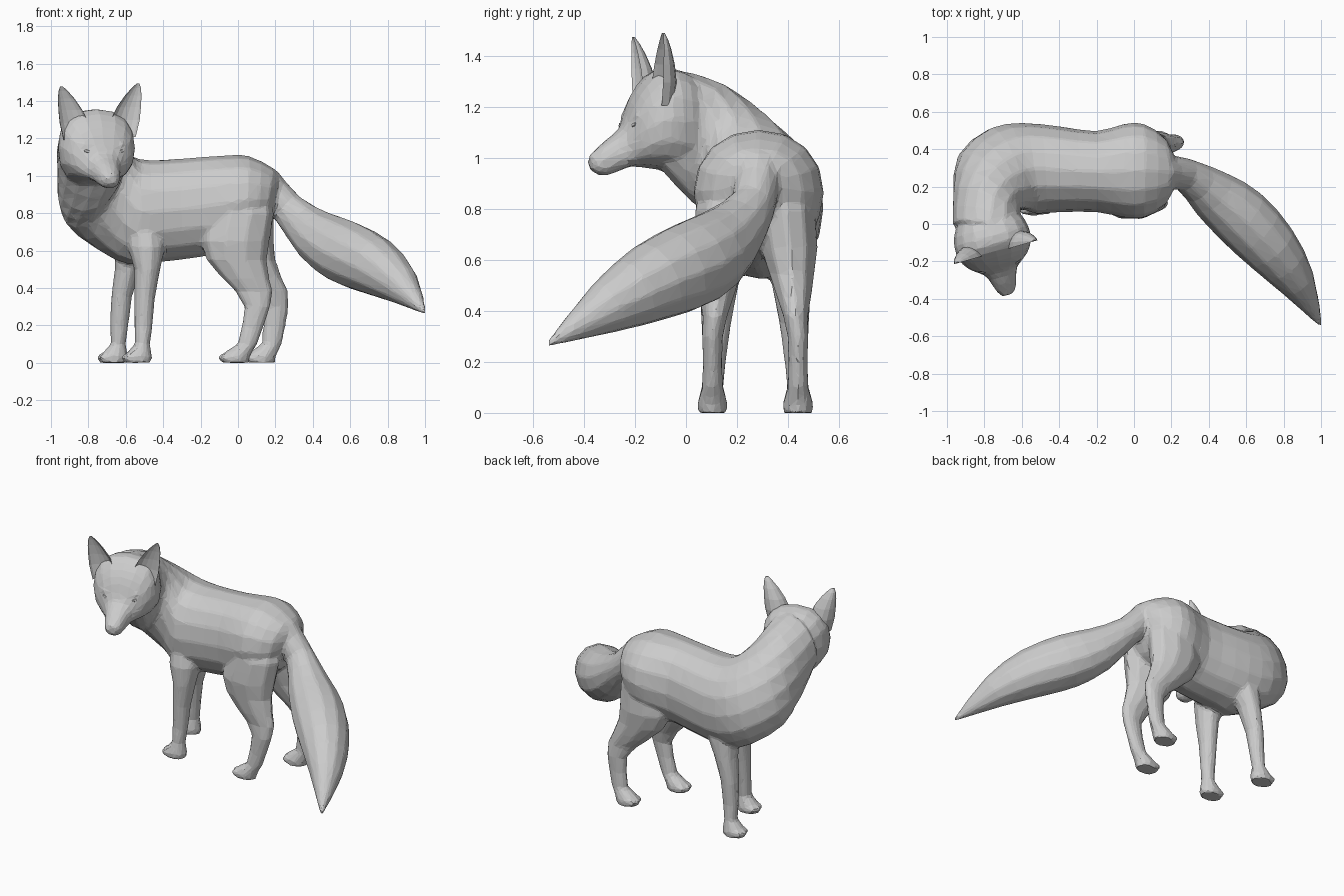
import bpy, bmesh, math
from mathutils import Vector, Matrix

if "Cube" in bpy.data.objects:
    bpy.data.objects.remove(bpy.data.objects["Cube"])

TAU = math.tau
skin = bmesh.new()   # all flesh parts are gathered here and fused at the end


def emit(bm, mat=None, name=None):
    """Add a part to the fused skin, or make it its own object if named."""
    if mat:
        bm.transform(mat)
    bmesh.ops.recalc_face_normals(bm, faces=bm.faces)
    me = bpy.data.meshes.new(name or "part")
    bm.to_mesh(me)
    bm.free()
    if name:
        bpy.context.collection.objects.link(bpy.data.objects.new(name, me))
    else:
        skin.from_mesh(me)
        bpy.data.meshes.remove(me)


def loft(rings, mat=None, name=None):
    """Skin a list of equal-length point rings, with closed ends."""
    bm = bmesh.new()
    vs = [[bm.verts.new(p) for p in r] for r in rings]
    n = len(rings[0])
    for a, b in zip(vs, vs[1:]):
        for i in range(n):
            j = (i + 1) % n
            bm.faces.new((a[i], a[j], b[j], b[i]))
    bm.faces.new(vs[0])
    bm.faces.new(vs[-1])
    emit(bm, mat, name)


def refine(rows, k=2):
    """Catmull-Rom interpolation between rows of numbers."""
    out = []
    for i in range(len(rows) - 1):
        p0, p1, p2 = rows[max(i - 1, 0)], rows[i], rows[i + 1]
        p3 = rows[min(i + 2, len(rows) - 1)]
        for s in range(k):
            t = s / k
            out.append([0.5 * (2 * b + (c - a) * t + (2 * a - 5 * b + 4 * c - d) * t * t
                               + (3 * b - a - 3 * c + d) * t ** 3)
                        for a, b, c, d in zip(p0, p1, p2, p3)])
    return out + [list(rows[-1])]


def oval(c, u, v, n, p=1.0):
    """Ellipse ring; p below 1 makes it boxier."""
    f = lambda q: math.copysign(abs(q) ** p, q)
    return [c + u * f(math.cos(TAU * i / n)) + v * f(math.sin(TAU * i / n)) for i in range(n)]


def blob(loc, size, mat=None, rot=0, name=None):
    bm = bmesh.new()
    bmesh.ops.create_icosphere(bm, subdivisions=1, radius=1)
    m = Matrix.Translation(loc) @ Matrix.Rotation(rot, 4, 'Y') @ Matrix.Diagonal((*size, 1))
    emit(bm, mat @ m if mat else m, name)


# Torso and turned neck: spine point, belly point, half width, heading in degrees
torso = [
    (.23, .28, .98, .20, .28, .82, .07, 0),
    (.19, .28, 1.04, .14, .28, .70, .18, 0),
    (.06, .285, 1.105, .05, .285, .64, .25, 0),
    (-.05, .285, 1.11, -.06, .285, .60, .25, 0),
    (-.20, .28, 1.10, -.20, .28, .565, .217, 0),
    (-.40, .29, 1.085, -.40, .295, .54, .23, 0),
    (-.53, .295, 1.09, -.58, .30, .525, .245, 8),
    (-.60, .28, 1.13, -.74, .31, .60, .237, 22),
    (-.68, .24, 1.20, -.865, .21, .72, .213, 42),
    (-.75, .15, 1.29, -.82, .05, .81, .197, 66),
    (-.765, .00, 1.342, -.775, -.09, .95, .203, 78)]
rings = []
for r in refine(torso):
    top, bot, a = Vector(r[:3]), Vector(r[3:6]), math.radians(r[7])
    rings.append(oval((top + bot) / 2, Vector((math.sin(a), -math.cos(a), 0)) * r[6],
                      (top - bot) / 2, 16, .95))
loft(rings)

# Head, in a local frame turned to look forward: y, top, bottom, half width
turn = (Matrix.Translation((-.768, -.05, 0)) @ Matrix.Rotation(math.radians(16), 4, 'Z'))
head = [
    (.12, 1.29, .95, .14), (.03, 1.345, .94, .195), (-.06, 1.355, .955, .208),
    (-.13, 1.295, .965, .182), (-.175, 1.215, .967, .137), (-.21, 1.125, .955, .09),
    (-.27, 1.075, .933, .066), (-.31, 1.04, .935, .054), (-.342, 1.01, .96, .03)]
loft([oval(Vector((0, y, (t + b) / 2)), Vector((w, 0, 0)), Vector((0, 0, (t - b) / 2)), 16, .85)
      for y, t, b, w in refine(head)], turn)
blob((0, -.325, 1.005), (.028, .026, .02), turn)

# Cupped ears: z, centre x, half width, depth
ear = [(1.20, .125, .075, .07), (1.29, .142, .08, .075), (1.36, .163, .066, .062),
       (1.42, .186, .046, .042), (1.46, .203, .026, .024), (1.485, .213, .008, .008)]
for s, side in ((-1, "left"), (1, "right")):
    rings = []
    for z, cx, w, d in ear:
        ring = []
        for i in range(14):
            c, q = math.cos(TAU * i / 14), math.sin(TAU * i / 14)
            y = d * q if q > 0 else -d * .5 * q
            ring.append(Vector((s * (cx + w * c), -.105 + y, z + s * .008)))
        rings.append(ring)
    loft(rings, turn, side + "_ear")
    blob((s * .085, -.186, 1.128), (.03, .012, .012), turn, -s * .3, side + "_eye")
    blob((s * .085, -.165, 1.16), (.05, .028, .018), turn, -s * .3)   # brow

# Bushy tail: centre and radius along a drooping curve
tail = refine([
    (.13, .28, .96, .10), (.27, .265, .82, .088), (.42, .16, .68, .137),
    (.57, .04, .592, .165), (.73, -.125, .517, .152), (.87, -.31, .415, .102),
    (1.0, -.545, .268, .008)])
pts = [Vector(r[:3]) for r in tail]
rings = []
for i, r in enumerate(tail):
    d = (pts[min(i + 1, len(pts) - 1)] - pts[max(i - 1, 0)]).normalized()
    u = d.cross(Vector((0, 0, 1))).normalized()
    rings.append(oval(pts[i], u * r[3], u.cross(d) * r[3] * 1.05, 12))
loft(rings)

# Legs: height, front x, back x, inward offset, half width
front = [
    (.85, -.60, -.42, .09, .09), (.62, -.59, -.39, .04, .097), (.50, -.555, -.415, .025, .08),
    (.35, -.555, -.443, .015, .06), (.20, -.555, -.456, .008, .046), (.10, -.552, -.47, 0, .044),
    (.065, -.585, -.464, 0, .054), (.03, -.615, -.458, 0, .063), (0, -.608, -.462, 0, .058)]
hind = [
    (1.0, -.08, .13, .10, .08), (.80, -.17, .195, .05, .122), (.65, -.20, .17, .035, .117),
    (.55, -.17, .155, .025, .093), (.45, -.085, .17, .015, .069), (.38, -.015, .188, .01, .05),
    (.30, .034, .174, 0, .042), (.20, .02, .14, 0, .039), (.10, -.004, .104, 0, .042),
    (.065, -.06, .082, 0, .053), (.03, -.095, .064, 0, .063), (0, -.088, .058, 0, .058)]


def leg(rows, side, dx, power):
    """side -1 is the near leg, +1 the far leg, whose foot is stepped by dx."""
    rings = []
    for z, x0, x1, inn, hy in rows:
        step = dx * max(0, 1 - (z / .75) ** power)
        c = Vector(((x0 + x1) / 2 + step, .272 + side * (.168 - inn), z))
        rings.append(oval(c, Vector(((x1 - x0) / 2, 0, 0)), Vector((0, hy, 0)), 10))
    loft(rings)
    for k in (-1, 0, 1):   # toes
        tx = rows[-2][1] + dx + .018 + .014 * abs(k)
        blob((tx, .272 + side * .168 + k * .036, .027), (.034, .021, .027))


for side in (-1, 1):
    leg(front, side, -.13 if side > 0 else 0, 4)
    leg(hind, side, .14 if side > 0 else 0, 1.3)

# Fuse the flesh parts into one faceted skin
me = bpy.data.meshes.new("body")
skin.to_mesh(me)
skin.free()
body = bpy.data.objects.new("body", me)
bpy.context.collection.objects.link(body)
m = body.modifiers.new("fuse", 'REMESH')
m.mode, m.voxel_size = 'VOXEL', .011
m = body.modifiers.new("soften", 'SMOOTH')
m.factor, m.iterations = .5, 6
m = body.modifiers.new("facet", 'DECIMATE')
m.ratio = .05
